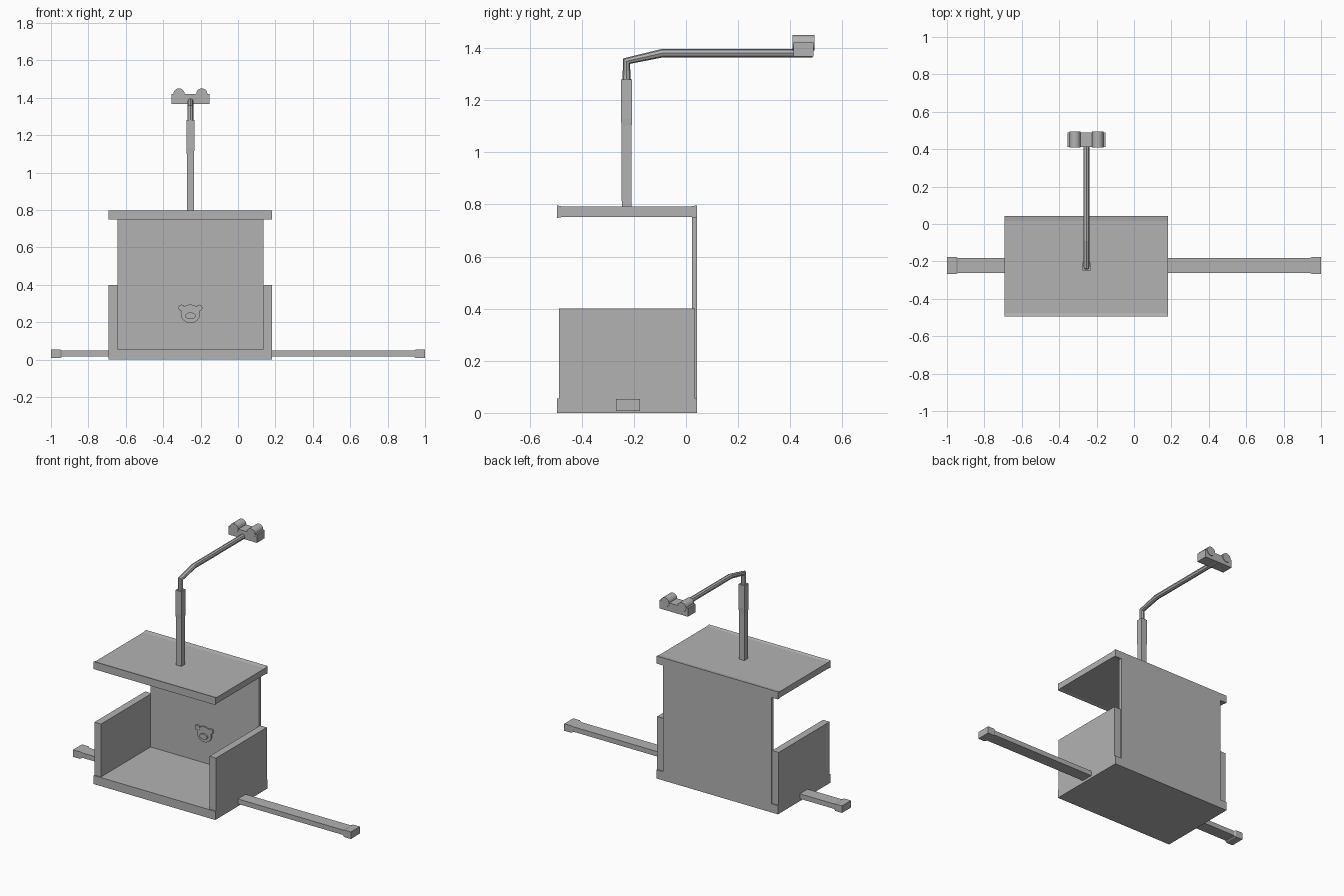
import bpy
import bmesh
import math
from mathutils import Vector

cube = bpy.data.objects.get("Cube")
if cube:
    bpy.data.objects.remove(cube, do_unlink=True)

# Single plain material
GREY = (0.45, 0.45, 0.45, 1.0)
grey = bpy.data.materials.new("plain grey")
grey.use_nodes = True
grey.diffuse_color = GREY
grey.node_tree.nodes["Principled BSDF"].inputs["Base Color"].default_value = GREY


def finish(name, bm):
    bmesh.ops.recalc_face_normals(bm, faces=bm.faces)
    mesh = bpy.data.meshes.new(name)
    bm.to_mesh(mesh)
    bm.free()
    mesh.materials.append(grey)
    obj = bpy.data.objects.new(name, mesh)
    bpy.context.collection.objects.link(obj)
    return obj


def loft(name, rings):
    """Skin a list of equal-sized point rings and cap both ends."""
    bm = bmesh.new()
    loops = [[bm.verts.new(p) for p in ring] for ring in rings]
    n = len(loops[0])
    for a, b in zip(loops, loops[1:]):
        for i in range(n):
            j = (i + 1) % n
            bm.faces.new((a[i], a[j], b[j], b[i]))
    bm.faces.new(loops[0])
    bm.faces.new(loops[-1])
    return finish(name, bm)


def box(name, x, y, z):
    return loft(name, [[(x[0], y[0], h), (x[1], y[0], h),
                        (x[1], y[1], h), (x[0], y[1], h)] for h in z])


def prism_x(name, profile, x0, x1):
    return loft(name, [[(x, y, z) for y, z in profile] for x in (x0, x1)])


def prism_y(name, profile, y0, y1):
    return loft(name, [[(x, y, z) for x, z in profile] for y in (y0, y1)])


def ellipse(cx, cz, rx, rz, n=16):
    return [(cx + rx * math.cos(math.tau * i / n),
             cz + rz * math.sin(math.tau * i / n)) for i in range(n)]


LEFT, RIGHT = 0.183, -0.692
FRONT, BACK = -0.495, 0.043
MID = (LEFT + RIGHT) / 2
WALL = 0.047

# Tray, side walls and back panel
box("floor", (RIGHT, LEFT), (FRONT, BACK), (0, 0.056))
box("left_wall", (LEFT - WALL, LEFT), (-0.488, 0.035), (0.05, 0.4))
box("right_wall", (RIGHT, RIGHT + WALL), (-0.488, 0.035), (0.05, 0.4))
box("back_panel", (RIGHT + WALL, LEFT - WALL), (0.023, BACK), (0.05, 0.77))

# Roof, slightly thicker along the front and back edges
prism_x("roof", [(FRONT, 0.748), (-0.475, 0.752), (0.015, 0.752), (BACK, 0.748),
                 (BACK, 0.797), (0.015, 0.792), (-0.475, 0.792), (FRONT, 0.797)],
        RIGHT, LEFT)

# Carrying pole through the floor with flared ends
box("carry_pole", (-0.96, 0.96), (-0.262, -0.182), (0.016, 0.048))
for name, side in (("left_pole_end", 1), ("right_pole_end", -1)):
    rings = []
    for x, grow in ((0.94, 0), (0.952, 0.006), (1.0, 0.006)):
        y0, y1, z0, z1 = -0.262 - grow, -0.182 + grow, 0.014 - grow, 0.048 + grow
        rings.append([(side * x, y0, z0), (side * x, y1, z0),
                      (side * x, y1, z1), (side * x, y0, z1)])
    loft(name, rings)

# Mast, a little slimmer in its lower part
rings = []
for z, w in ((0.78, 0.0185), (1.1, 0.0195), (1.13, 0.0215), (1.28, 0.0215)):
    rings.append([(MID + sx * w, -0.228 + sy * w, z)
                  for sx, sy in ((-1, -1), (1, -1), (1, 1), (-1, 1))])
loft("mast", rings)

# Bent arm: rings stay perpendicular to the path
path = [Vector((MID, y, z)) for y, z in
        ((-0.228, 1.27), (-0.228, 1.35), (-0.09, 1.381), (0.485, 1.381))]
rings = []
for i, p in enumerate(path):
    before = (p - path[i - 1]).normalized() if i else Vector()
    after = (path[i + 1] - p).normalized() if i + 1 < len(path) else Vector()
    up = Vector((1, 0, 0)).cross((before + after).normalized())
    rings.append([p + 0.0165 * (math.cos(a) * Vector((1, 0, 0)) + math.sin(a) * up)
                  for a in (math.tau * k / 8 for k in range(8))])
loft("bent_arm", rings)

# Head block with two rounded rollers on top
box("head_block", (MID - 0.102, MID + 0.102), (0.412, 0.49), (1.367, 1.421))
for name, side in (("left_roller", 1), ("right_roller", -1)):
    roller = prism_y(name, ellipse(MID + side * 0.061, 1.42, 0.03, 0.03, 20),
                     0.409, 0.494)
    bpy.ops.object.select_all(action="DESELECT")
    roller.select_set(True)
    bpy.context.view_layer.objects.active = roller
    bpy.ops.object.shade_smooth_by_angle()

# Small round relief on the inside of the back panel
prism_y("relief_disc", ellipse(MID, 0.245, 0.052, 0.05), 0.014, 0.026)
prism_y("relief_boss", ellipse(MID, 0.234, 0.028, 0.018), 0.004, 0.02)
for name, side in (("left_relief_knob", 1), ("right_relief_knob", -1)):
    prism_y(name, ellipse(MID + side * 0.048, 0.277, 0.017, 0.017, 8), 0.012, 0.026)
